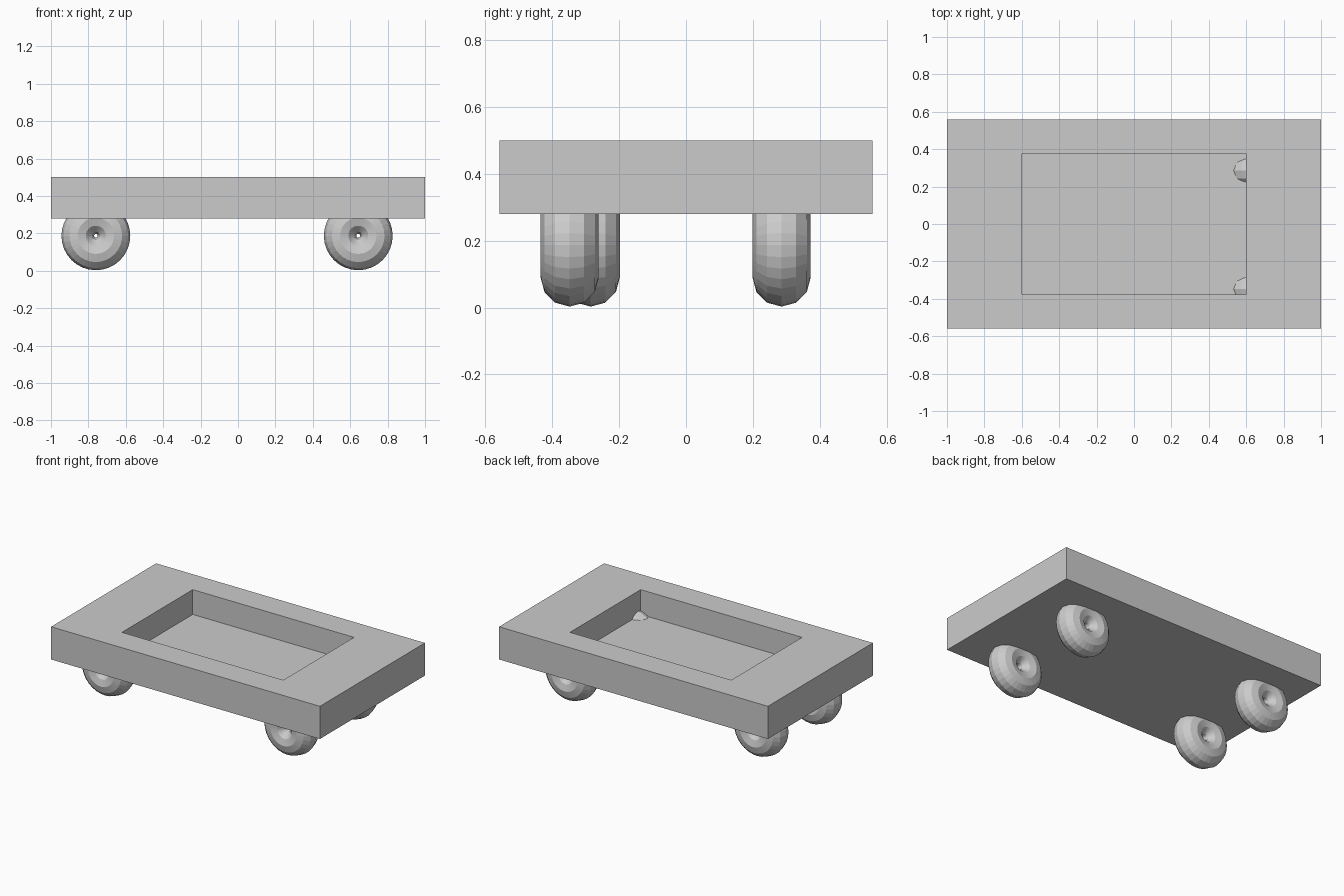
import bpy, bmesh
from math import radians

if "Cube" in bpy.data.objects:
    bpy.data.objects.remove(bpy.data.objects["Cube"])

HALF_X, HALF_Y = 1.0, 0.558
BOTTOM, TOP, FLOOR = 0.28, 0.5, 0.333
POCKET_X, POCKET_Y = 0.6, 0.376


def sign(v):
    return 1 if v > 0 else -1


# Deck: box with a rectangular pocket sunk into the top
bm = bmesh.new()
bmesh.ops.create_cube(bm, size=2)
for v in bm.verts:
    v.co = (v.co.x * HALF_X, v.co.y * HALF_Y, TOP if v.co.z > 0 else BOTTOM)
bm.normal_update()
top = max(bm.faces, key=lambda f: f.normal.z)
bmesh.ops.inset_individual(bm, faces=[top], thickness=0.1)
for v in top.verts:
    v.co = (sign(v.co.x) * POCKET_X, sign(v.co.y) * POCKET_Y, TOP)
pocket = bmesh.ops.extrude_discrete_faces(bm, faces=[top])["faces"][0]
for v in pocket.verts:
    v.co.z = FLOOR
bmesh.ops.recalc_face_normals(bm, faces=bm.faces)
mesh = bpy.data.meshes.new("deck")
bm.to_mesh(mesh)
bm.free()
bpy.context.collection.objects.link(bpy.data.objects.new("deck", mesh))

# Wheels: fat flat-shaded rings, slightly unevenly placed
wheels = {
    "front_left_wheel": (-0.76, -0.285),
    "front_right_wheel": (0.643, -0.348),
    "back_left_wheel": (-0.76, 0.286),
    "back_right_wheel": (0.643, 0.286),
}
for name, (x, y) in wheels.items():
    bpy.ops.mesh.primitive_torus_add(
        major_segments=32, minor_segments=12,
        major_radius=0.097, minor_radius=0.087,
        location=(x, y, 0.187), rotation=(radians(90), 0, 0))
    bpy.context.object.name = name
